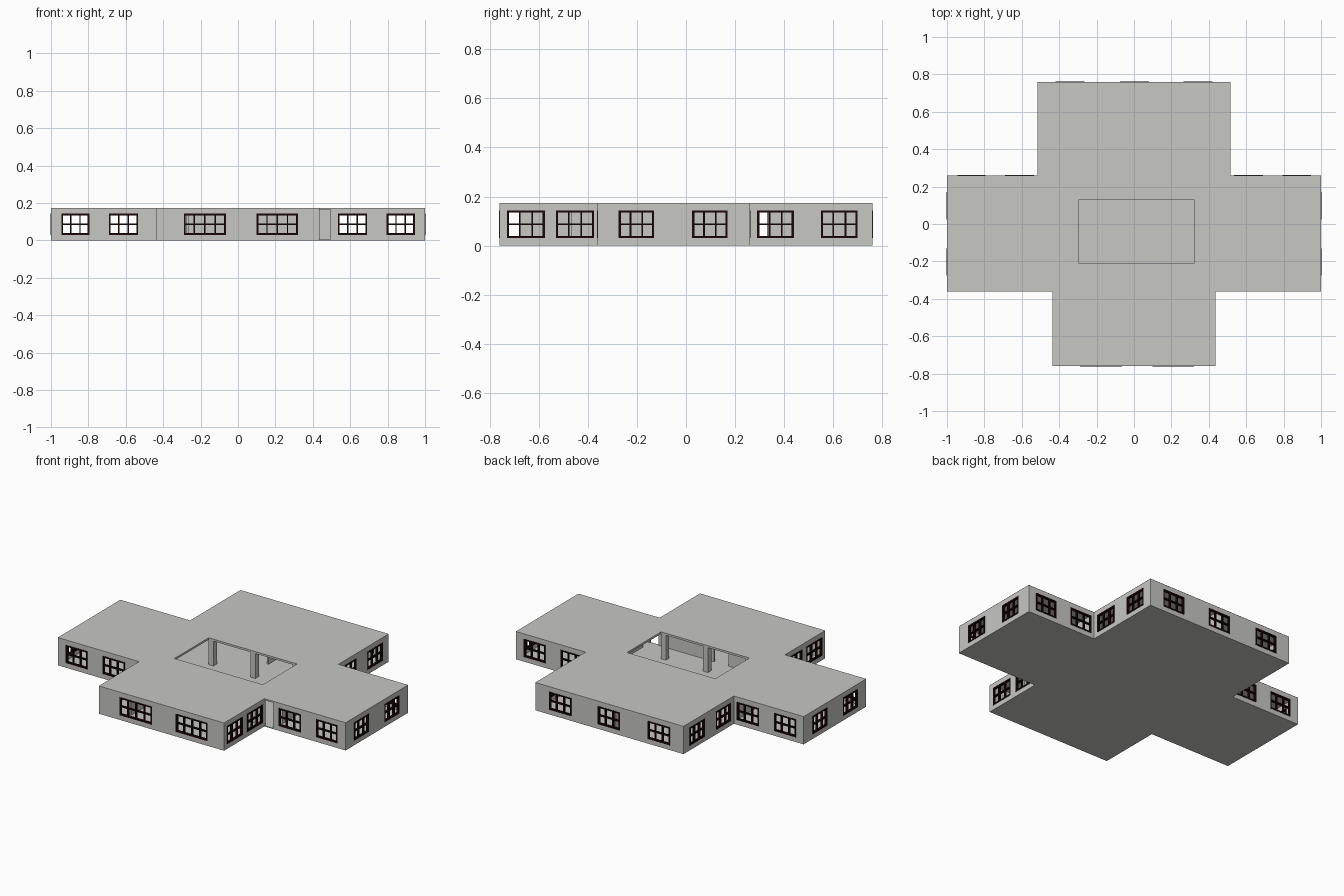
import bpy, bmesh

if "Cube" in bpy.data.objects:
    bpy.data.objects.remove(bpy.data.objects["Cube"])

H = 0.175          # roof height
T = 0.01           # wall thickness
F = 0.005          # floor thickness
Z0, Z1 = 0.03, 0.143   # window sill and head


def material(name, rgb):
    m = bpy.data.materials.new(name)
    m.diffuse_color = (*rgb, 1)
    m.use_nodes = True
    m.node_tree.nodes["Principled BSDF"].inputs["Base Color"].default_value = m.diffuse_color
    return m


GREY = material("pale concrete", (0.57, 0.57, 0.55))
DARK = material("dark brown frame", (0.012, 0.002, 0.002))


def finish(name, bm, mat):
    me = bpy.data.meshes.new(name)
    bm.to_mesh(me)
    bm.free()
    me.materials.append(mat)
    ob = bpy.data.objects.new(name, me)
    bpy.context.collection.objects.link(ob)
    return ob


def add_box(bm, x0, x1, y0, y1, z0, z1):
    v = bmesh.ops.create_cube(bm, size=1)["verts"]
    for p in v:
        p.co = ((x0 + x1) / 2 + p.co.x * (x1 - x0),
                (y0 + y1) / 2 + p.co.y * (y1 - y0),
                (z0 + z1) / 2 + p.co.z * (z1 - z0))


def place(axis, u, d, z):
    """Point on a wall: u runs along the axis, d is the position across it."""
    return (u, d, z) if axis == "x" else (d, u, z)


def wall(name, axis, outer, inner, a, b, holes=()):
    """Wall from a to b; holes are (u0, u1, z0, z1)."""
    us = sorted({a, b, *(u for h in holes for u in h[:2])})
    zs = sorted({F, H - 0.0005, *(z for h in holes for z in h[2:])})
    bm = bmesh.new()
    grid = [[bm.verts.new(place(axis, u, outer, z)) for z in zs] for u in us]
    for i in range(len(us) - 1):
        for j in range(len(zs) - 1):
            u, z = (us[i] + us[i + 1]) / 2, (zs[j] + zs[j + 1]) / 2
            if not any(h[0] < u < h[1] and h[2] < z < h[3] for h in holes):
                bm.faces.new((grid[i][j], grid[i + 1][j],
                              grid[i + 1][j + 1], grid[i][j + 1]))
    bmesh.ops.delete(bm, geom=[v for v in bm.verts if not v.link_faces], context="VERTS")
    new = bmesh.ops.extrude_face_region(bm, geom=bm.faces[:])["geom"]
    shift = inner - outer
    vec = (0, shift, 0) if axis == "x" else (shift, 0, 0)
    bmesh.ops.translate(bm, vec=vec, verts=[g for g in new if isinstance(g, bmesh.types.BMVert)])
    bmesh.ops.recalc_face_normals(bm, faces=bm.faces[:])
    return finish(name, bm, GREY)


def window(name, axis, outer, inner, a, b, cols):
    """Open frame with glazing bars, standing a little proud of the wall."""
    s = 0.002 if outer > inner else -0.002
    d0, d1 = sorted((outer + s, inner - s))
    bm = bmesh.new()

    def bar(u0, u1, z0, z1):
        if axis == "x":
            add_box(bm, u0, u1, d0, d1, z0, z1)
        else:
            add_box(bm, d0, d1, u0, u1, z0, z1)
    w, m = 0.009, 0.0035
    bar(a, b, Z0, Z0 + w)
    bar(a, b, Z1 - w, Z1)
    bar(a, a + w, Z0 + w, Z1 - w)
    bar(b - w, b, Z0 + w, Z1 - w)
    mid = (Z0 + Z1) / 2
    bar(a + w, b - w, mid - m, mid + m)
    for i in range(1, cols):
        u = a + (b - a) * i / cols
        bar(u - m, u + m, Z0 + w, mid - m)
        bar(u - m, u + m, mid + m, Z1 - w)
    finish(name, bm, DARK)


def window_wall(name, axis, outer, side, a, b, wins, cols=3):
    """Outside wall with windows; side is +1/-1, the way it faces."""
    inner = outer - side * T
    wall(name, axis, outer, inner, a, b, [(w[0], w[1], Z0, Z1) for w in wins])
    for i, (p, q) in enumerate(wins):
        window(f"{name}_window_{i + 1}", axis, outer, inner, p, q, cols)


# front and back walls
window_wall("front_wall", "x", -0.76, -1, -0.435, 0.435, [(-0.29, -0.065), (0.10, 0.32)], 4)
window_wall("back_wall", "x", 0.76, 1, -0.515, 0.515,
            [(-0.42, -0.265), (-0.075, 0.08), (0.265, 0.42)])

# mirrored side walls of the blocks and wings
for s, side in ((-1, "left"), (1, "right")):
    def span(a, b):
        return tuple(sorted((s * a, s * b)))
    window_wall(f"{side}_front_block_wall", "y", s * 0.435, s, -0.76 + T, -0.36,
                [(-0.73, -0.575), (-0.53, -0.375)])
    window_wall(f"{side}_back_block_wall", "y", s * 0.515, s, 0.26, 0.76 - T,
                [(0.29, 0.44), (0.55, 0.70)])
    window_wall(f"{side}_wing_end", "y", s, s, -0.36 + T, 0.26 - T,
                [(-0.275, -0.13), (0.025, 0.17)])
    wins = [span(0.535, 0.69), span(0.795, 0.945)]
    window_wall(f"{side}_wing_front", "x", -0.36, -1, *span(0.5, 1), wins)
    window_wall(f"{side}_wing_back", "x", 0.26, 1, *span(0.505, 1), wins)

# inner walls with doorways, and the open entrance beside the front block
DOOR = 0.135
wall("hall_front_wall", "x", -0.36, -0.35, -0.5, 0.5,
     [(-0.05, 0.05, F, DOOR), (0.437, 0.495, F, 0.165)])
wall("left_hall_wall", "y", -0.505, -0.495, -0.35, 0.26, [(-0.08, -0.03, F, DOOR)])
wall("right_hall_wall", "y", 0.495, 0.505, -0.28, 0.26, [(-0.08, -0.03, F, DOOR)])
wall("back_partition", "y", -0.03, -0.02, 0.33, 0.75)
wall("front_partition", "y", -0.275, -0.265, -0.68, -0.36)
wall("front_stub_partition", "x", -0.475, -0.465, 0.38, 0.425)

# cross-shaped floor slab
half = [(0.435, -0.76), (0.435, -0.36), (1, -0.36), (1, 0.26), (0.515, 0.26), (0.515, 0.76)]
outline = half + [(-x, y) for x, y in reversed(half)]
bm = bmesh.new()
face = bm.faces.new([bm.verts.new((x, y, 0)) for x, y in outline])
top = bmesh.ops.extrude_face_region(bm, geom=[face])["geom"]
bmesh.ops.translate(bm, vec=(0, 0, F), verts=[g for g in top if isinstance(g, bmesh.types.BMVert)])
bmesh.ops.recalc_face_normals(bm, faces=bm.faces[:])
finish("floor", bm, GREY)

# thin roof sheets, leaving the courtyard open
CX0, CX1, CY0, CY1 = -0.295, 0.32, -0.21, 0.13
roofs = {
    "back_roof": (-0.515, 0.515, 0.26, 0.76),
    "front_roof": (-0.435, 0.435, -0.76, -0.36),
    "left_wing_roof": (-1, -0.5, -0.36, 0.26),
    "right_wing_roof": (0.5, 1, -0.36, 0.26),
    "hall_roof_left": (-0.5, CX0, -0.36, 0.26),
    "hall_roof_right": (CX1, 0.5, -0.36, 0.26),
    "hall_roof_front": (CX0, CX1, -0.36, CY0),
    "hall_roof_back": (CX0, CX1, CY1, 0.26),
}
for name, (x0, x1, y0, y1) in roofs.items():
    bm = bmesh.new()
    bm.faces.new([bm.verts.new(p) for p in
                  ((x0, y0, H), (x1, y0, H), (x1, y1, H), (x0, y1, H))])
    finish(name, bm, GREY)

# fascia hanging round the courtyard opening
bm = bmesh.new()
R, ZB, ZT = 0.008, 0.162, H - 0.0005
add_box(bm, CX0 - R, CX1 + R, CY0 - R, CY0, ZB, ZT)
add_box(bm, CX0 - R, CX1 + R, CY1, CY1 + R, ZB, ZT)
add_box(bm, CX0 - R, CX0, CY0, CY1, ZB, ZT)
add_box(bm, CX1, CX1 + R, CY0, CY1, ZB, ZT)
finish("courtyard_fascia", bm, GREY)

# square columns along the courtyard
for row, y in (("front", CY0 - 0.018), ("back", CY1 + 0.018)):
    for i, x in enumerate((-0.28, 0.012, 0.305)):
        bm = bmesh.new()
        add_box(bm, x - 0.017, x + 0.017, y - 0.017, y + 0.017, F, H - 0.001)
        finish(f"{row}_column_{i + 1}", bm, GREY)
